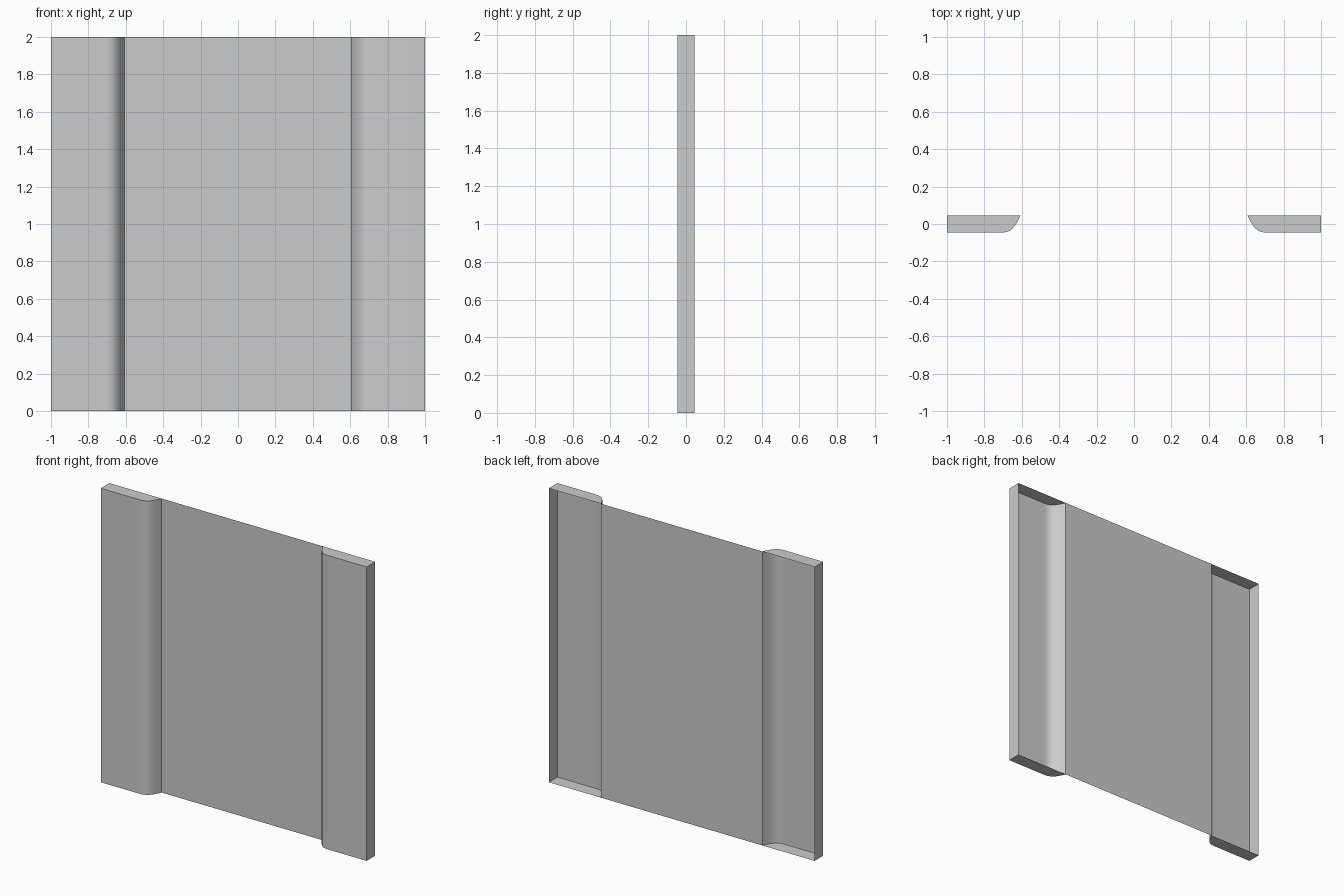
import bpy, bmesh
from mathutils import Vector
from mathutils.geometry import interpolate_bezier

cube = bpy.data.objects.get("Cube")
if cube:
    bpy.data.objects.remove(cube, do_unlink=True)

HEIGHT, HALF_DEPTH, OUTER, INNER = 2.0, 0.046, 1.0, 0.607

grey = bpy.data.materials.new("plain grey")
grey.use_nodes = True
colour = (0.6, 0.6, 0.6, 1)
grey.diffuse_color = colour
grey.node_tree.nodes["Principled BSDF"].inputs["Base Color"].default_value = colour


def extrude_profile(name, points, capped):
    """Raise an open outline to full height, optionally closing top and bottom."""
    bm = bmesh.new()
    low = [bm.verts.new((p.x, p.y, 0)) for p in points]
    high = [bm.verts.new((p.x, p.y, HEIGHT)) for p in points]
    for i in range(len(points) - 1):
        bm.faces.new((low[i], low[i + 1], high[i + 1], high[i]))
    if capped:
        bm.faces.new(low[::-1])
        bm.faces.new(high)
    # Wind the faces so that they point outwards / forwards
    if points[0].x > points[-1].x:
        bmesh.ops.reverse_faces(bm, faces=bm.faces[:])
    mesh = bpy.data.meshes.new(name)
    bm.to_mesh(mesh)
    bm.free()
    mesh.materials.append(grey)
    obj = bpy.data.objects.new(name, mesh)
    bpy.context.collection.objects.link(obj)
    bpy.ops.object.select_all(action="DESELECT")
    obj.select_set(True)
    bpy.context.view_layer.objects.active = obj
    bpy.ops.object.shade_smooth_by_angle(angle=0.6)
    return obj


# Thin recessed sheet between the two side channels
extrude_profile("centre_panel",
                [Vector((-INNER, HALF_DEPTH)), Vector((INNER, HALF_DEPTH))], False)

# Side channels: hollow, open at the back, with a rounded inner edge
for name, side in (("right_channel", -1), ("left_channel", 1)):
    curve = interpolate_bezier(Vector((0.71, -HALF_DEPTH)), Vector((0.66, -HALF_DEPTH)),
                               Vector((0.637, -0.022)), Vector((INNER, HALF_DEPTH)), 13)
    outline = [Vector((OUTER, HALF_DEPTH)), Vector((OUTER, -HALF_DEPTH))] + list(curve)
    extrude_profile(name, [Vector((side * p.x, p.y)) for p in outline], True)
